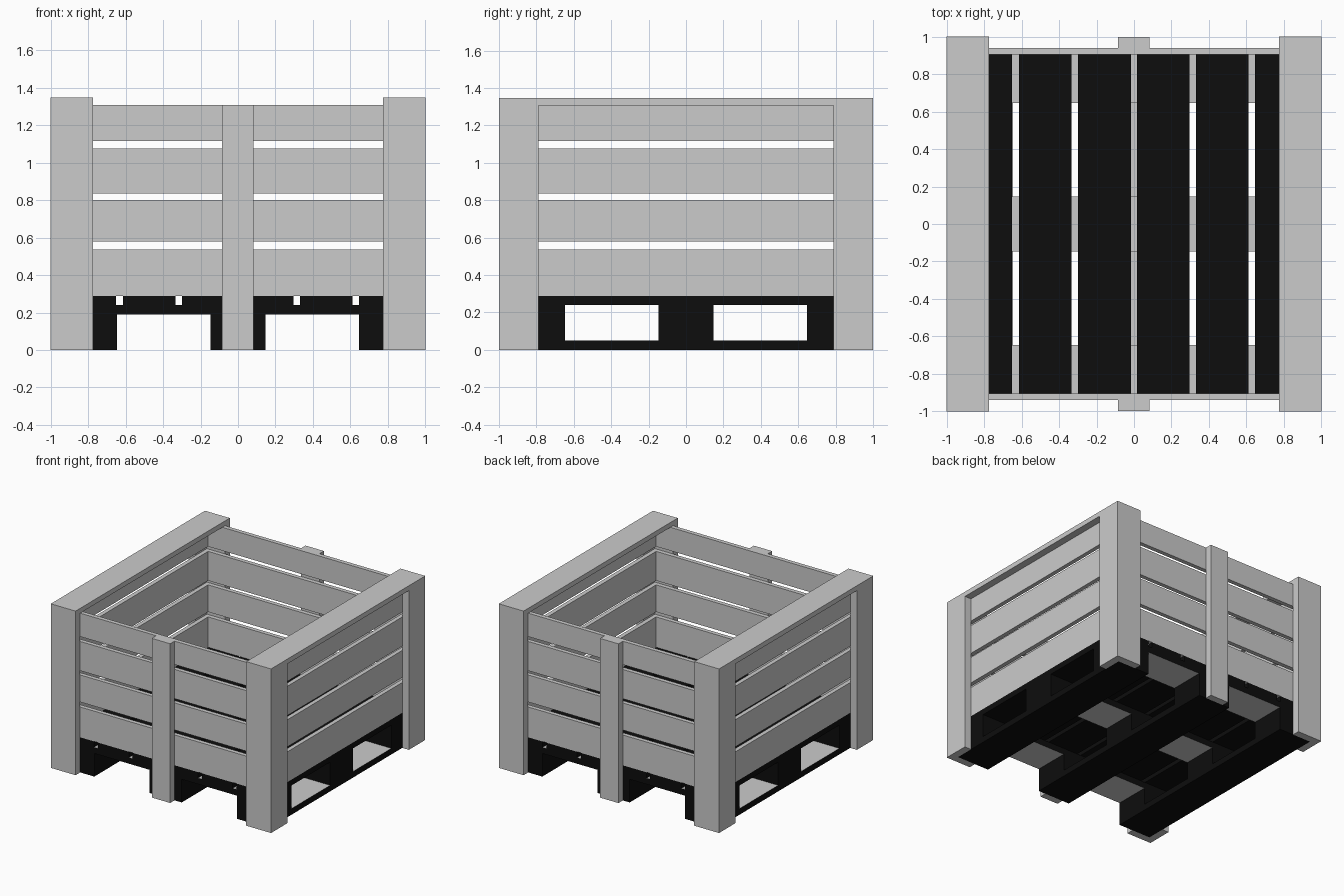
import bpy, bmesh

if "Cube" in bpy.data.objects:
    bpy.data.objects.remove(bpy.data.objects["Cube"])

black = bpy.data.materials.new("black_paint")
black.diffuse_color = (0.004, 0.004, 0.004, 1)
black.use_nodes = True
black.node_tree.nodes["Principled BSDF"].inputs["Base Color"].default_value = black.diffuse_color
grey = bpy.data.materials.new("plain_grey")
grey.diffuse_color = (0.8, 0.8, 0.8, 1)
grey.use_nodes = True
grey.node_tree.nodes["Principled BSDF"].inputs["Base Color"].default_value = grey.diffuse_color


def extrude(name, pts, z0, z1, mirror=None):
    """Prism from an xy outline, optionally mirrored across x and/or y."""
    bm = bmesh.new()
    lo = [bm.verts.new((x, y, z0)) for x, y in pts]
    face = bm.faces.new(lo)
    up = bmesh.ops.extrude_face_region(bm, geom=[face])
    for v in up["geom"]:
        if isinstance(v, bmesh.types.BMVert):
            v.co.z = z1
    bmesh.ops.recalc_face_normals(bm, faces=bm.faces)
    me = bpy.data.meshes.new(name)
    bm.to_mesh(me)
    bm.free()
    ob = bpy.data.objects.new(name, me)
    bpy.context.collection.objects.link(ob)
    if mirror:
        m = ob.modifiers.new("mirror", 'MIRROR')
        m.use_axis = ('x' in mirror, 'y' in mirror, False)
    return ob


def box(name, x, y, z, mirror=None):
    pts = [(x[0], y[0]), (x[1], y[0]), (x[1], y[1]), (x[0], y[1])]
    return extrude(name, pts, z[0], z[1], mirror)


def paint(ob, bare_top=False, bare_bottom=False):
    """Black all over, except bare grey upper or lower faces."""
    ob.data.materials.append(black)
    ob.data.materials.append(grey)
    for p in ob.data.polygons:
        if (bare_top and p.normal.z > 0.5) or (bare_bottom and p.normal.z < -0.5):
            p.material_index = 1


E, T = 0.94, 0.035          # outer face of the slats, slat thickness
lanes = [(-E, -0.647), (-0.147, 0.147), (0.647, E)]

# Pallet: bottom runners, blocks and cross boards
for i, lx in enumerate(lanes):
    paint(box(f"bottom_runner_{i}", lx, (-E, E), (0, 0.05)), bare_top=True)
    paint(box(f"cross_board_{i}", (-E, E), lx, (0.19, 0.24)), True, True)
    for j, ly in enumerate(lanes):
        paint(box(f"block_{i}_{j}", lx, ly, (0.05, 0.19)))

# Pallet: deck boards
for i, x in enumerate([(-E, -0.65), (-0.615, -0.333), (-0.3, -0.017),
                       (0.015, 0.295), (0.33, 0.61), (0.645, E)]):
    paint(box(f"deck_board_{i}", x, (-E, E), (0.24, 0.288)))

# Wall slats on all four sides
for i, z in enumerate([(0.288, 0.537), (0.578, 0.8), (0.835, 1.075), (1.115, 1.307)]):
    box(f"end_slat_{i}", (-E + T, E - T), (-E, -E + T), z, 'y')
    box(f"side_slat_{i}", (E - T, E), (-E, E), z, 'x')

# Angle posts at the corners
extrude("corner_post", [(0.775, -1), (1, -1), (1, -0.788), (E, -0.788), (E, -E), (0.775, -E)],
        0, 1.307, 'xy')

# Centre posts front and back
box("centre_post", (-0.085, 0.082), (-0.997, -E), (0, 1.307), 'y')

# Top rails along both sides
box("top_rail", (0.775, 1), (-1, 1), (1.307, 1.347), 'x')
